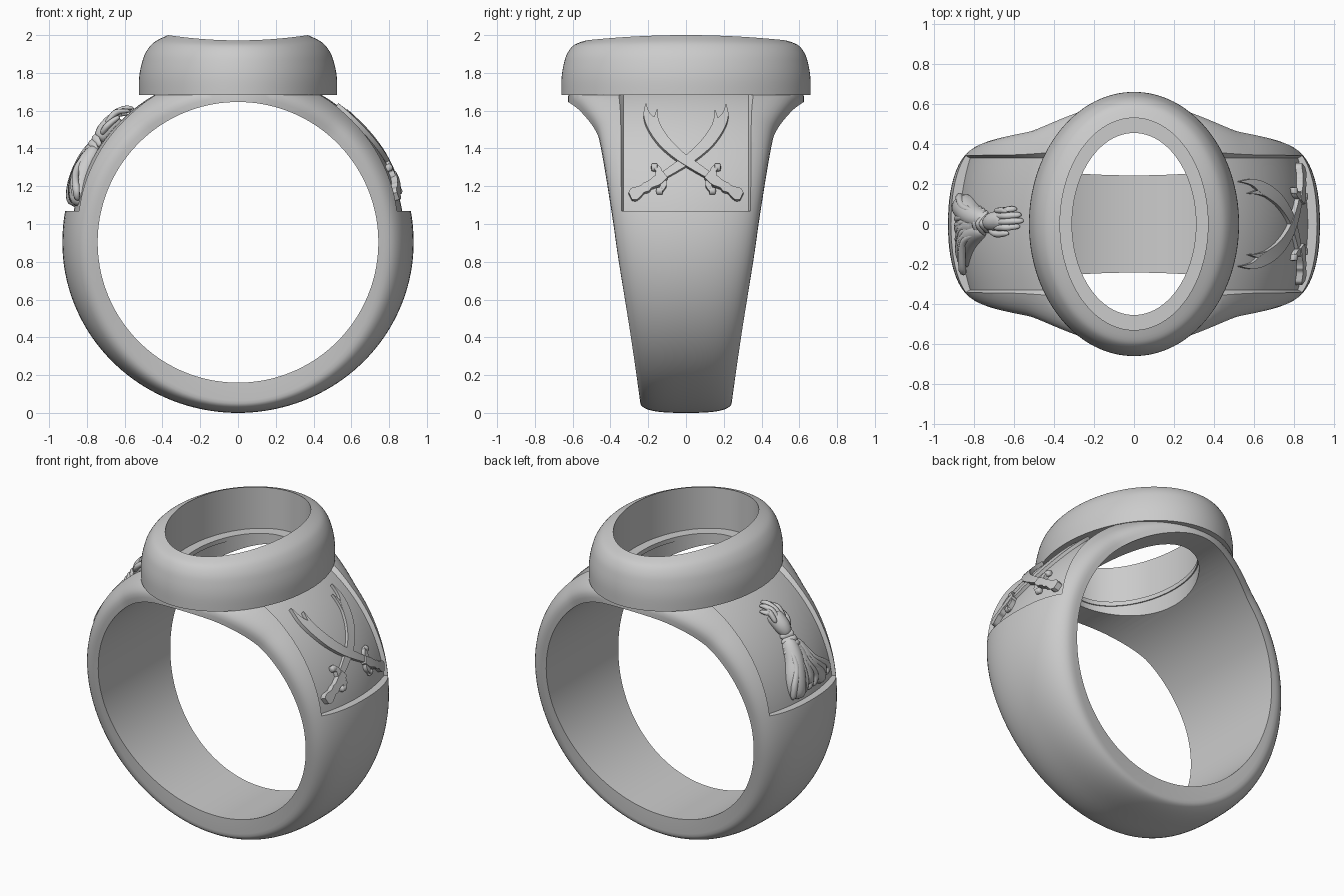
import bpy, bmesh, math
from math import sin, cos, pi, sqrt

if "Cube" in bpy.data.objects:
    bpy.data.objects.remove(bpy.data.objects["Cube"])

C = 0.903            # height of the finger hole centre
RI = 0.743           # finger hole radius


def spline(pts, n=6):
    """Catmull-Rom through tuples of any length."""
    out = []
    for i in range(len(pts) - 1):
        a, b, c, d = pts[max(i - 1, 0)], pts[i], pts[i + 1], pts[min(i + 2, len(pts) - 1)]
        for k in range(n):
            t = k / n
            out.append(tuple(0.5 * (2 * q + (r - p) * t + (2 * p - 5 * q + 4 * r - s) * t * t
                       + (3 * q - p - 3 * r + s) * t ** 3) for p, q, r, s in zip(a, b, c, d)))
    return out + [tuple(pts[-1])]


def loft(name, rows, ring=False, angle=35):
    """Skin closed sections; join the ends (ring) or cap them."""
    bm = bmesh.new()
    vs = [[bm.verts.new(p) for p in row] for row in rows]
    n, m = len(vs), len(vs[0])
    for i in range(n if ring else n - 1):
        for j in range(m):
            a, b = vs[i], vs[(i + 1) % n]
            bm.faces.new((a[j], a[(j + 1) % m], b[(j + 1) % m], b[j]))
    if not ring:
        bm.faces.new(vs[0])
        bm.faces.new(vs[-1])
    bmesh.ops.recalc_face_normals(bm, faces=bm.faces)
    me = bpy.data.meshes.new(name)
    bm.to_mesh(me)
    bm.free()
    ob = bpy.data.objects.new(name, me)
    bpy.context.collection.objects.link(ob)
    smooth(ob, angle)
    return ob


def smooth(ob, angle=35):
    bpy.ops.object.select_all(action='DESELECT')
    ob.select_set(True)
    bpy.context.view_layer.objects.active = ob
    bpy.ops.object.shade_smooth_by_angle(angle=math.radians(angle))


def panel(side, y, z, h=0.0):
    """Point at height h above the domed floor of a shoulder panel."""
    t = (z - 1.07) / 0.61
    r = 0.885 + 0.012 * t - (0.055 - 0.025 * t) * (y / 0.35) ** 2
    x = sqrt(r * r - (z - C) ** 2)
    return (side * (x + x / r * h), y, z + (z - C) / r * h)


def ribbon(name, side, pts, h, flip=1):
    """Flat raised strip along (y, z, half width) points on a panel."""
    path, rows = spline(pts), []
    for i, (y, z, w) in enumerate(path):
        a, b = path[max(i - 1, 0)], path[min(i + 1, len(path) - 1)]
        dy, dz = b[0] - a[0], b[1] - a[1]
        l = math.hypot(dy, dz) or 1
        oy, oz = -dz / l * w, dy / l * w
        rows.append([panel(side, flip * (y + s * oy), z + s * oz, k)
                     for s, k in ((-1, -0.02), (1, -0.02), (1, h), (-1, h))])
    return loft(name, rows)


def tube(name, side, pts, n=10):
    """Rounded limb along (y, z, h, radius) points on a panel."""
    path, rows = spline(pts, 7), []
    for i, (y, z, h, r) in enumerate(path):
        a, b = path[max(i - 1, 0)], path[min(i + 1, len(path) - 1)]
        dy, dz = b[0] - a[0], b[1] - a[1]
        l = math.hypot(dy, dz) or 1
        t = i / (len(path) - 1)
        r *= max(0.12, sqrt(1 - abs(2 * t - 1) ** 6))
        rows.append([panel(side, y - dz / l * r * cos(q), z + dy / l * r * cos(q), h + r * sin(q))
                     for q in (2 * pi * k / n for k in range(n))])
    return loft(name, rows, angle=60)


# Shank: domed section swept round the finger hole, flaring under the head
WIDTH = spline([(0, .215), (.16, .243), (.4, .285), (.8, .355), (1.07, .395), (1.4, .45),
                (1.5, .482), (1.6, .562), (1.65, .63)], 5)


def width(z):
    for (z0, w0), (z1, w1) in zip(WIDTH, WIDTH[1:]):
        if z <= z1:
            return w0 + (w1 - w0) * (z - z0) / (z1 - z0)
    return WIDTH[-1][1]


rows = []
N, M = 144, 28
for i in range(N):
    th = 2 * pi * i / N
    low = max(0.0, -sin(th)) ** 2
    edge = RI + 0.03 + 0.065 * low
    top = 0.93 - 0.027 * low
    p = 2.2 + 0.6 * low
    w = width(C + RI * sin(th))
    sec = [(RI, -w)]
    for k in range(M + 1):
        u = -cos(pi * k / M)
        sec.append((edge + (top - edge) * max(0, 1 - abs(u) ** p) ** (1 / p), u * w))
    sec.append((RI, w))
    rows.append([(r * cos(th), y, min(C + r * sin(th), 1.695)) for r, y in sec])
shank = loft("shank", rows, ring=True)

# Cutters: two recessed shoulder panels with sloped sides, and the oval opening
cutters = []
for side in (-1, 1):
    rows = []
    for i in range(25):
        z = 1.07 + 0.64 * i / 24
        ys = [-0.33 + 0.66 * j / 14 for j in range(15)]
        fx = panel(side, 0.33, z)[0] + side * 0.05
        rows.append([panel(side, y, z) for y in ys]
                    + [(fx, 0.356, z), (side * 1.25, 0.356, z), (side * 1.25, -0.356, z), (fx, -0.356, z)])
    cutters.append(loft("panel_cutter", rows))
cutters.append(loft("opening_cutter", [[(0.317 * cos(2 * pi * k / 96), 0.462 * sin(2 * pi * k / 96), z)
                                        for k in range(96)] for z in (1.3, 1.9)]))
for c in cutters:
    c.hide_render = True
    mod = shank.modifiers.new("cut", 'BOOLEAN')
    mod.operation, mod.solver, mod.object = 'DIFFERENCE', 'EXACT', c
    bpy.context.view_layer.objects.active = shank
    bpy.ops.object.modifier_apply(modifier=mod.name)
for c in cutters:
    bpy.data.objects.remove(c)
smooth(shank, 30)

# Head: oval bezel with a saddle-shaped rim and an inner stone ledge
prof = [(0, 1.682), (0, 1.75), (.03, 1.80), (.10, 1.85), (.21, 1.90), (.40, 1.945), (.62, 1.972), (1, 2.0)]
prof = [(.525 - .155 * s, .66 - .13 * s, z, s) for s, z in spline(prof, 3)]
prof += [(.37, .53, 1.71, 0), (.31, .455, 1.71, 0), (.31, .455, 1.682, 0)]
rows = []
for i in range(128):
    a = 2 * pi * i / 128
    rows.append([(rx * cos(a), ry * sin(a), z - 0.028 * s * sin(a) ** 2) for rx, ry, z, s in prof])
loft("bezel_head", rows, ring=True)

# Right panel: crossed curved swords
for n, f in (("a", 1), ("b", -1)):
    d = 0.004 if f > 0 else 0
    ribbon("sword_blade_" + n, 1, [(.13, 1.245, .017), (.05, 1.295, .022), (-.04, 1.355, .026),
           (-.12, 1.43, .031), (-.175, 1.51, .032), (-.208, 1.565, .017), (-.212, 1.62, .001)], .02 + d, f)
    ribbon("sword_prong_" + n, 1, [(-.145, 1.49, .016), (-.158, 1.54, .012), (-.153, 1.59, .001)], .019 + d, f)
    ribbon("sword_grip_" + n, 1, [(.11, 1.25, .02), (.15, 1.222, .026), (.19, 1.20, .020), (.21, 1.187, .025),
           (.23, 1.176, .020), (.25, 1.164, .026), (.275, 1.15, .032), (.295, 1.14, .02)], .034, f)
    ribbon("sword_guard_" + n, 1, [(.165, 1.295, .012), (.145, 1.275, .016), (.14, 1.24, .02),
           (.118, 1.205, .016), (.135, 1.172, .012)], .028, f)
    for k, (y, z) in enumerate(((.167, 1.293), (.14, 1.170))):
        tube(f"guard_knob_{n}_{k}", 1, [(f * y - .018, z, .014, .019), (f * y + .018, z, .014, .019)])

# Left panel: raised hand with curled fingers
tube("palm", -1, [(.0, 1.43, .02, .034), (.012, 1.48, .022, .05), (.022, 1.55, .016, .052)], 14)
for k in range(4):
    y = -.02 + .029 * k
    top = (1.595, 1.61, 1.6, 1.58)[k]
    tube(f"finger_{k}", -1, [(y, 1.50, .045, .015), (y + .002, 1.55, .05, .017),
                             (y + .006, top - .02, .03, .016), (y + .01, top, .006, .013)], 8)
tube("thumb", -1, [(-.025, 1.46, .03, .015), (-.05, 1.50, .034, .017), (-.045, 1.555, .022, .013)], 8)

# Left panel: wrist wraps
for k in range(4):
    z, w = 1.425 - .026 * k, .045 + .012 * k
    tube(f"cuff_{k}", -1, [(-w, z - .008, .005, .015), (0, z + .004, .042, .02), (w + .01, z + .01, .005, .015)], 8)

# Left panel: sleeve fanning out in three lobes, with folds laid over them
tube("sleeve_forearm", -1, [(.015, 1.42, .012, .05), (.04, 1.31, .012, .06), (.08, 1.20, .006, .066),
                            (.09, 1.09, 0, .058)], 16)
tube("sleeve_middle", -1, [(.0, 1.38, .008, .05), (-.01, 1.28, .008, .06), (-.02, 1.14, 0, .06)], 16)
tube("sleeve_drape", -1, [(-.02, 1.40, .008, .045), (-.05, 1.30, .008, .058), (-.11, 1.20, .004, .06),
                          (-.20, 1.11, -.004, .05)], 16)
for k in range(8):
    t = k / 7
    y = .14 - .36 * t
    tube(f"sleeve_fold_{k}", -1, [(.06 - .11 * t, 1.37, .038, .013), (.085 - .18 * t, 1.27, .052, .018),
                                  (y - .01, 1.18, .04, .02), (y, 1.10 + .025 * abs(sin(3 * k)), .016, .018)], 8)
